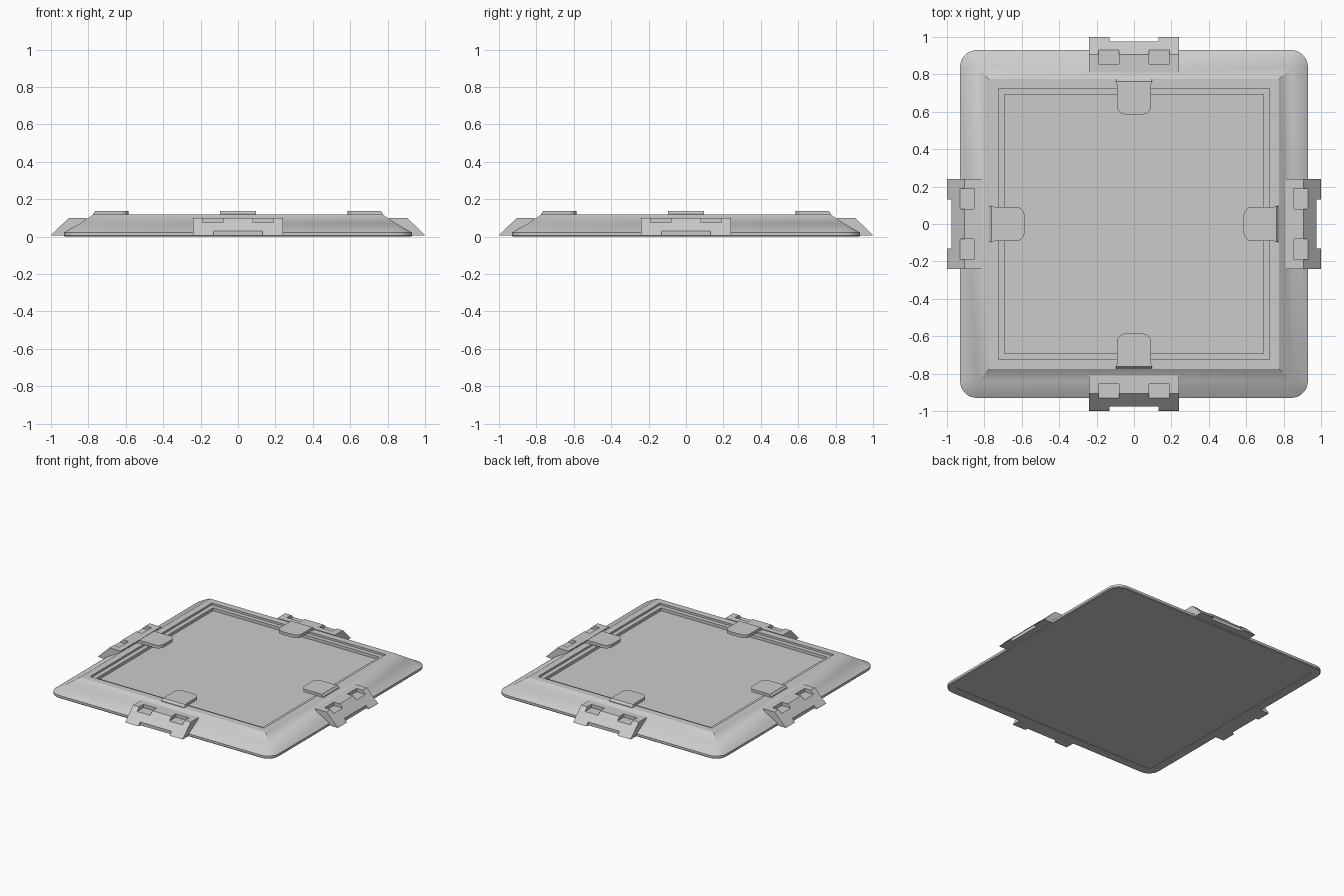
import bpy, bmesh, math
from mathutils import Matrix

if "Cube" in bpy.data.objects:
    bpy.data.objects.remove(bpy.data.objects["Cube"])


def finish(name, bm):
    bmesh.ops.remove_doubles(bm, verts=bm.verts, dist=1e-5)
    bmesh.ops.recalc_face_normals(bm, faces=bm.faces)
    mesh = bpy.data.meshes.new(name)
    bm.to_mesh(mesh)
    bm.free()
    ob = bpy.data.objects.new(name, mesh)
    bpy.context.collection.objects.link(ob)
    return ob


def activate(ob):
    bpy.ops.object.select_all(action='DESELECT')
    ob.select_set(True)
    bpy.context.view_layer.objects.active = ob


def smooth(ob):
    activate(ob)
    bpy.ops.object.shade_smooth_by_angle(angle=math.radians(25))


def loft(bm, rings):
    """Skin a stack of closed rings and cap both ends."""
    vs = [[bm.verts.new(p) for p in r] for r in rings]
    n = len(vs[0])
    for a, b in zip(vs, vs[1:]):
        for i in range(n):
            j = (i + 1) % n
            bm.faces.new((a[i], a[j], b[j], b[i]))
    bm.faces.new(vs[0])
    bm.faces.new(vs[-1])


def rounded_square(h, r, z, steps=8):
    pts = []
    for q, (sx, sy) in enumerate(((1, 1), (-1, 1), (-1, -1), (1, -1))):
        for i in range(steps + 1):
            a = math.pi / 2 * (q + i / steps)
            pts.append((sx * (h - r) + r * math.cos(a), sy * (h - r) + r * math.sin(a), z))
    return pts


def around(ob, name):
    """Repeat a front part on the other three sides."""
    ob.name = name + "_front"
    for i, side in enumerate(("right", "back", "left"), 1):
        c = bpy.data.objects.new(f"{name}_{side}", ob.data)
        c.matrix_world = Matrix.Rotation(i * math.pi / 2, 4, 'Z')
        bpy.context.collection.objects.link(c)


# frame plate: half size, corner radius, height, from underside to recessed floor
bm = bmesh.new()
profile = [(0.86, 0, 0.003), (0.86, 0, 0), (0.925, 0.085, 0), (0.93, 0.09, 0.005),
           (0.93, 0.09, 0.022), (0.84, 0, 0.073), (0.775, 0, 0.117), (0.725, 0, 0.117),
           (0.725, 0, 0.102), (0.692, 0, 0.102), (0.692, 0, 0.08)]
ring_points = [rounded_square(*p) for p in profile]
# capped faces need distinct points, so close the square ends with four corners
loft_rings = [[bm.verts.new(p) for p in r] for r in ring_points]
n = len(loft_rings[0])
for a, b in zip(loft_rings, loft_rings[1:]):
    for i in range(n):
        j = (i + 1) % n
        bm.faces.new((a[i], a[j], b[j], b[i]))
for r in (loft_rings[0], loft_rings[-1]):
    bm.faces.new(r[::9])
smooth(finish("frame_plate", bm))

# side clips: wedge profile with two windows and a notched lip
bm = bmesh.new()
wedge = [(-0.81, 0.005), (-0.81, 0.1), (-0.905, 0.1), (-0.995, 0.012), (-1.0, 0.005)]
loft(bm, [[(x, y, z) for y, z in wedge] for x in (-0.24, 0.24)])
clip = finish("clip", bm)
for x0, x1, y0, y1, z0, z1 in ((-0.19, -0.08, -0.96, -0.855, 0.075, 0.2),
                               (0.08, 0.19, -0.96, -0.855, 0.075, 0.2),
                               (-0.13, 0.13, -1.1, -0.977, -0.1, 0.2)):
    bm = bmesh.new()
    loft(bm, [[(x0, y0, z), (x1, y0, z), (x1, y1, z), (x0, y1, z)] for z in (z0, z1)])
    cutter = finish("cutter", bm)
    cutter.hide_render = True
    activate(clip)
    mod = clip.modifiers.new("cut", 'BOOLEAN')
    mod.operation = 'DIFFERENCE'
    mod.solver = 'EXACT'
    mod.object = cutter
    bpy.ops.object.modifier_apply(modifier=mod.name)
    bpy.data.objects.remove(cutter)
around(clip, "clip")

# retaining tabs: rounded inner end, sloped outer end
def tab_ring(z, outer):
    half = [(0.095, -outer), (0.09, -0.74)]
    half += [(0.04 + 0.05 * math.cos(a), -0.625 + 0.04 * math.sin(a))
             for a in (math.pi / 2 * i / 6 for i in range(7))]
    return [(x, y, z) for x, y in half] + [(-x, y, z) for x, y in reversed(half)]


bm = bmesh.new()
loft(bm, [tab_ring(0.115, 0.775), tab_ring(0.122, 0.775), tab_ring(0.138, 0.762)])
tab = finish("tab", bm)
smooth(tab)
around(tab, "tab")
